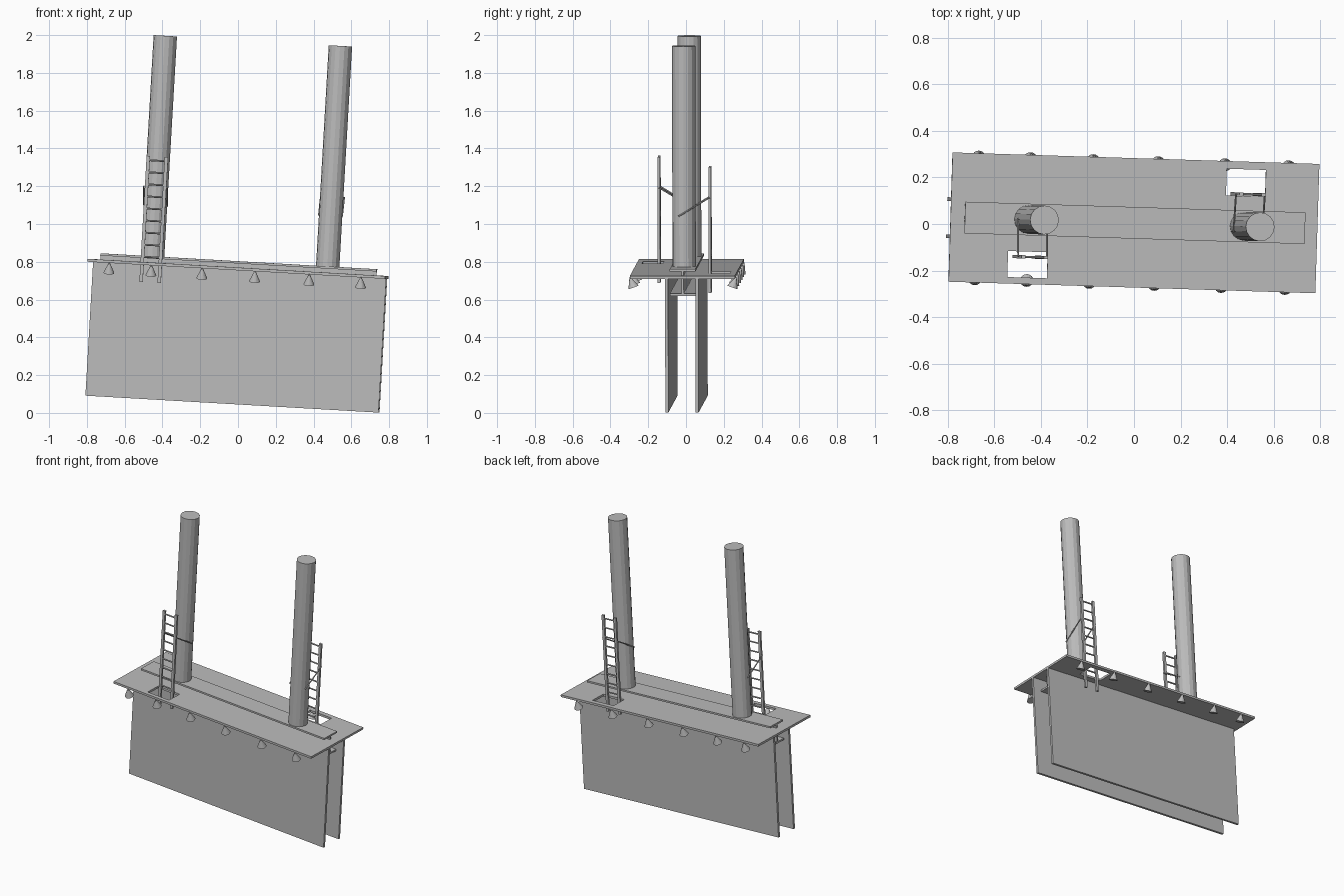
import bpy, bmesh
from math import radians
from mathutils import Matrix, Vector

if "Cube" in bpy.data.objects:
    bpy.data.objects.remove(bpy.data.objects["Cube"])

# Single plain grey
grey = bpy.data.materials.new("plain grey")
grey.use_nodes = True
grey.diffuse_color = (0.5, 0.5, 0.5, 1)
grey.node_tree.nodes["Principled BSDF"].inputs["Base Color"].default_value = (0.5, 0.5, 0.5, 1)

# The whole structure leans sideways and is turned a little; parts are laid out
# in its own frame, whose origin is the middle of the walkway's top
FRAME = (Matrix.Translation((0, 0.005, 0.77))
         @ Matrix.Rotation(radians(-1.8), 4, 'Z') @ Matrix.Rotation(radians(3.3), 4, 'Y'))


def finish(name, bm):
    bmesh.ops.recalc_face_normals(bm, faces=bm.faces)
    mesh = bpy.data.meshes.new(name)
    bm.to_mesh(mesh)
    bm.free()
    mesh.materials.append(grey)
    obj = bpy.data.objects.new(name, mesh)
    obj.matrix_world = FRAME
    bpy.context.collection.objects.link(obj)


def box(bm, low, high):
    low, high = Vector(low), Vector(high)
    bmesh.ops.create_cube(bm, size=1, matrix=Matrix.Translation((low + high) / 2)
                          @ Matrix.Diagonal((high - low).to_4d()))


def rod(bm, start, end, r1, r2=None, sides=8):
    start, end = Vector(start), Vector(end)
    axis = end - start
    bmesh.ops.create_cone(bm, cap_ends=True, segments=sides, radius1=r1,
                          radius2=r1 if r2 is None else r2, depth=axis.length,
                          matrix=Matrix.Translation((start + end) / 2)
                          @ axis.to_track_quat('Z', 'Y').to_matrix().to_4x4())


POSTS = {"left": 0.474, "right": -0.455}
SIDE = {"left": 1, "right": -1}          # left post is climbed from the back
LADDER_V = {"left": 0.138, "right": -0.161}

# Walkway deck with a ladder hatch beside each post
xs = [-0.79, -0.538, -0.367, 0.392, 0.561, 0.79]
ys = [-0.278, -0.25, -0.138, 0.13, 0.245, 0.278]
hatches = {(1, 1), (3, 3)}
bm = bmesh.new()
grid = [[bm.verts.new((x, y, 0)) for y in ys] for x in xs]
for i in range(5):
    for j in range(5):
        if (i, j) not in hatches:
            bm.faces.new((grid[i][j], grid[i + 1][j], grid[i + 1][j + 1], grid[i][j + 1]))
bm.normal_update()
extruded = bmesh.ops.extrude_face_region(bm, geom=bm.faces[:], use_keep_orig=True)["geom"]
bmesh.ops.translate(bm, vec=(0, 0, -0.015),
                    verts=[g for g in extruded if isinstance(g, bmesh.types.BMVert)])
finish("walkway_deck", bm)

# I-beam running through the deck
bm = bmesh.new()
box(bm, (-0.73, -0.068, 0.021), (0.735, 0.068, 0.033))
box(bm, (-0.73, -0.068, -0.108), (0.735, 0.068, -0.096))
box(bm, (-0.73, -0.006, -0.096), (0.735, 0.006, 0.021))
finish("i_beam", bm)

# Display panels hanging either side of the beam
for name, v in (("front_panel", -0.083), ("back_panel", 0.077)):
    bm = bmesh.new()
    box(bm, (-0.765, v - 0.008, -0.724), (0.79, v + 0.008, -0.015))
    finish(name, bm)

for key, u in POSTS.items():
    # Round post
    bm = bmesh.new()
    rod(bm, (u, 0, 0.033), (u, 0, 1.202), 0.062, sides=16)
    finish(key + "_post", bm)

    # Ladder rails and rungs
    bm = bmesh.new()
    v = LADDER_V[key]
    for s in (-1, 1):
        x = u + s * 0.048
        box(bm, (x - 0.009, v - 0.007, -0.106), (x + 0.009, v + 0.007, 0.563))
    for n in range(9):
        w = 0.54 - n * 0.064
        rod(bm, (u - 0.048, v, w), (u + 0.048, v, w), 0.005)
    finish(key + "_ladder", bm)

    # Braces from the ladder to the sides of the post
    bm = bmesh.new()
    for s in (-1, 1):
        x = u + s * 0.062
        rod(bm, (x, v, 0.402), (x, v - SIDE[key] * 0.165, 0.302), 0.004)
    finish(key + "_ladder_braces", bm)

# Cone lamps under both long edges, tipped towards the panels
for name, s in (("front_lamps", -1), ("back_lamps", 1)):
    bm = bmesh.new()
    for u in (-0.673, -0.45, -0.18, 0.1, 0.388, 0.662):
        rod(bm, (u, s * 0.262, -0.067), (u, s * 0.281, -0.013), 0.029, 0.003, sides=16)
    finish(name, bm)
